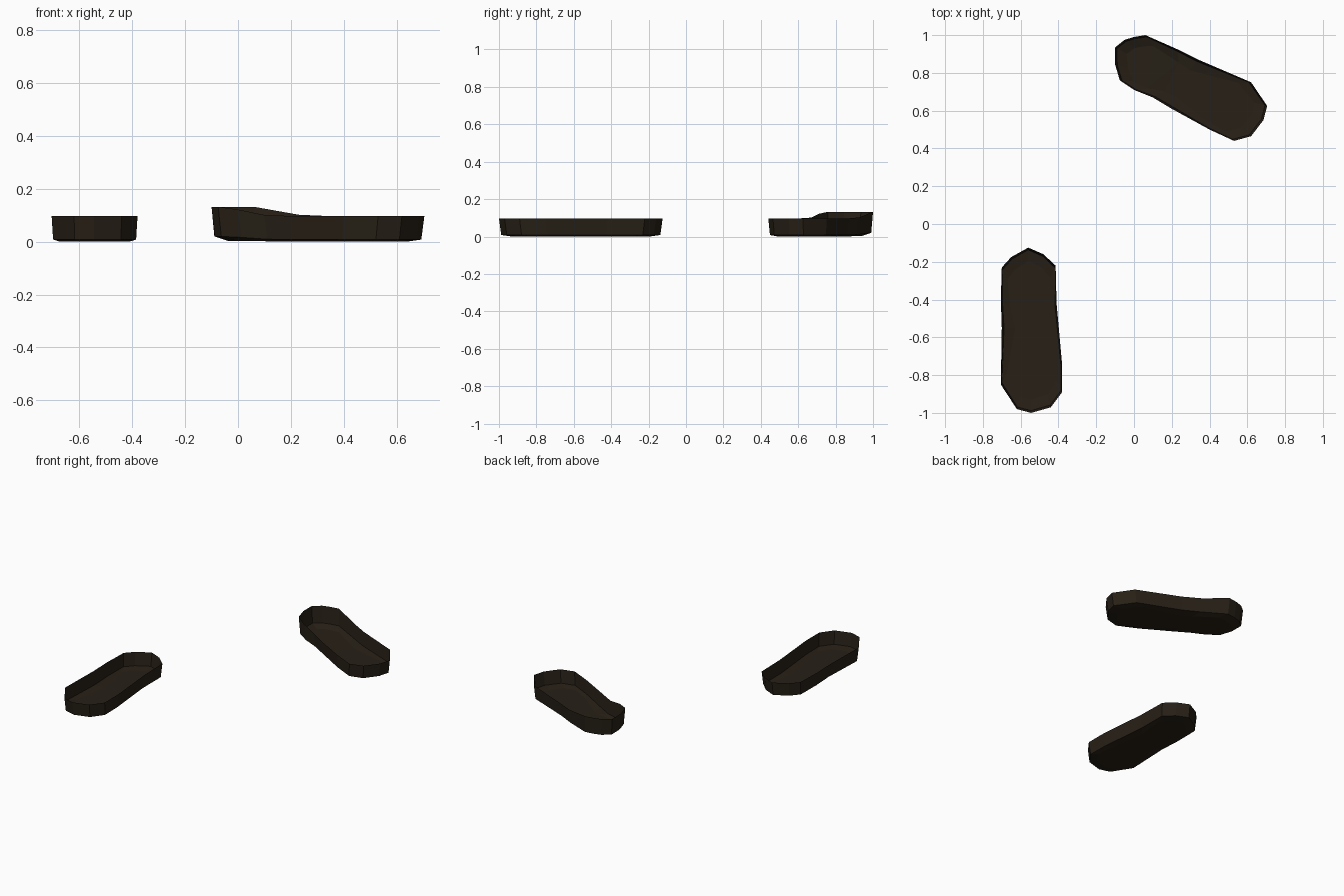
import bpy, bmesh
from mathutils import Vector

if "Cube" in bpy.data.objects:
    bpy.data.objects.remove(bpy.data.objects["Cube"])

mat = bpy.data.materials.new("dark_leather")
mat.diffuse_color = (0.02, 0.014, 0.008, 1)
mat.use_nodes = True
mat.node_tree.nodes["Principled BSDF"].inputs["Base Color"].default_value = mat.diffuse_color


def sole(name, outline, rim_z, base_z):
    """Open thin tray: flared side wall and a slightly bulging floor."""
    bm = bmesh.new()
    pts = [Vector((x, y, 0)) for x, y in outline]
    n = len(pts)
    centre = sum(pts, Vector()) / n

    def ring(inset, height):
        out = []
        for p in pts:
            q = p + (centre - p).normalized() * inset
            out.append(bm.verts.new((q.x, q.y, height(p))))
        return out

    rings = [ring(0, rim_z), ring(0.012, base_z),
             ring(0.07, lambda p: base_z(p) * 0.3 - 0.0005)]
    for a, b in zip(rings, rings[1:]):
        for i in range(n):
            j = (i + 1) % n
            bm.faces.new((a[i], a[j], b[j], b[i]))
    floor = bm.faces.new(rings[-1])
    bmesh.ops.triangulate(bm, faces=[floor])
    bmesh.ops.recalc_face_normals(bm, faces=bm.faces)
    low = min(v.co.z for v in bm.verts)
    for v in bm.verts:
        v.co.z -= low
    me = bpy.data.meshes.new(name)
    bm.to_mesh(me)
    bm.free()
    me.materials.append(mat)
    bpy.context.collection.objects.link(bpy.data.objects.new(name, me))


# Straight sole, lying flat
left = [(-.70, -.23), (-.65, -.175), (-.56, -.125), (-.48, -.16), (-.415, -.22),
        (-.41, -.42), (-.38, -.75), (-.38, -.89), (-.44, -.97), (-.545, -1.0),
        (-.62, -.98), (-.705, -.85), (-.70, -.55), (-.705, -.40)]
sole("left_shoe_sole", left, lambda p: 0.10, lambda p: 0.011)

# Turned sole, its toe end curling up
right = [(-.10, .935), (-.05, .975), (0, .99), (.06, 1.0), (.23, .925), (.34, .87),
         (.62, .75), (.705, .625), (.685, .55), (.62, .465), (.53, .44), (.40, .50),
         (.20, .61), (.10, .67), (0, .71), (-.075, .76), (-.10, .845)]


def curl(p):
    # distance along the sole towards the raised toe
    t = (-(p.x - 0.3) * 0.88 + (p.y - 0.72) * 0.47 - 0.10) / 0.25
    t = max(0, min(1, t))
    return t * t * (3 - 2 * t)


sole("right_shoe_sole", right,
     lambda p: 0.10 + 0.035 * curl(p), lambda p: 0.011 + 0.012 * curl(p))
